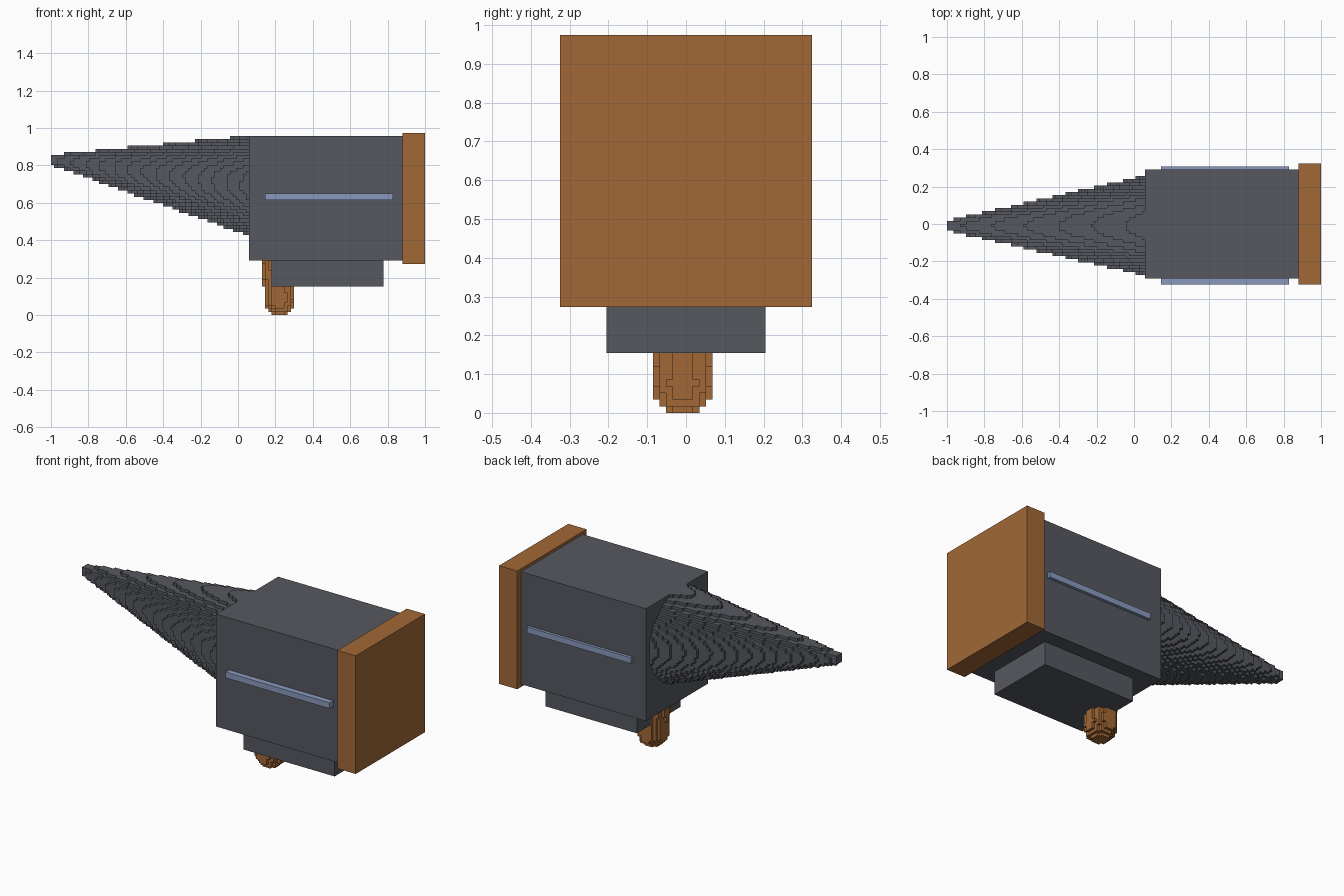
import bpy
import bmesh
from math import sqrt
from mathutils import Vector

V = 2 / 117                       # edge length of one small cube
ORIGIN = Vector((-1, 0, 0))       # grid corner; y cells straddle zero

if "Cube" in bpy.data.objects:
    bpy.data.objects.remove(bpy.data.objects["Cube"])


def material(name, color):
    m = bpy.data.materials.new(name)
    m.use_nodes = True
    m.diffuse_color = (*color, 1)
    m.node_tree.nodes["Principled BSDF"].inputs["Base Color"].default_value = (*color, 1)
    return m


GREY = material("dark grey", (0.092, 0.099, 0.117))
BROWN = material("brown", (0.36, 0.14, 0.037))
BLUE = material("pale blue", (0.25, 0.32, 0.51))


def finish(name, bm, mat):
    mesh = bpy.data.meshes.new(name)
    bm.to_mesh(mesh)
    bm.free()
    mesh.materials.append(mat)
    bpy.context.collection.objects.link(bpy.data.objects.new(name, mesh))


def box(name, mat, low, high):
    """Box between two grid corners."""
    low, high = Vector(low), Vector(high)
    bm = bmesh.new()
    bmesh.ops.create_cube(bm, size=1)
    for v in bm.verts:
        v.co = ORIGIN + V * Vector([(a + b) / 2 + c * (b - a)
                                    for a, b, c in zip(low, high, v.co)])
    finish(name, bm, mat)


def stepped(name, mat, cells):
    """Outer skin of a set of grid cells."""
    bm = bmesh.new()
    corners = {}

    def corner(p):
        if p not in corners:
            corners[p] = bm.verts.new(ORIGIN + V * Vector(p))
        return corners[p]

    for cell in cells:
        for axis in range(3):
            u, w = (axis + 1) % 3, (axis + 2) % 3
            for side in (0, 1):
                near = list(cell)
                near[axis] += 2 * side - 1
                if tuple(near) in cells:
                    continue
                loop = []
                for du, dw in ((0, 0), (1, 0), (1, 1), (0, 1)):
                    p = list(cell)
                    p[axis] += side
                    p[u] += du
                    p[w] += dw
                    loop.append(corner(tuple(p)))
                bm.faces.new(loop if side else loop[::-1])
    finish(name, bm, mat)


def disc(center_a, center_b, radius):
    """Grid cells whose middles lie in a circle."""
    reach = int(radius) + 2
    for a in range(int(center_a) - reach, int(center_a) + reach):
        for b in range(int(center_b) - reach, int(center_b) + reach):
            if (a + .5 - center_a) ** 2 + (b + .5 - center_b) ** 2 <= radius ** 2:
                yield a, b


# Main housing, end plate and lower block
box("housing", GREY, (62, -17, 17), (110, 17, 56))
box("end_plate", BROWN, (110, -19, 16), (117, 19, 57))
box("lower_block", GREY, (69, -12, 9), (104, 12, 17))

# Side rails
box("right_rail", BLUE, (67, -19, 36), (107, -17, 38))
box("left_rail", BLUE, (67, 17, 36), (107, 18, 38))

# Long nose cone, its axis rising toward the tip
nose = set()
for i in range(62):
    t = i / 61
    for y, z in disc(-.5, 48.5 - 8 * t, 1.7 + 13.85 * t):
        nose.add((i, y, z))
stepped("nose_cone", GREY, nose)

# Round-ended peg, leaning slightly
peg = set()
for k in range(17):
    radius = 4.6 * sqrt(1 - (max(0, 4 - k) / 4.8) ** 2)
    for x, y in disc(71.6 - .06 * k, -.5, radius):
        peg.add((x, y, k))
stepped("peg", BROWN, peg)
